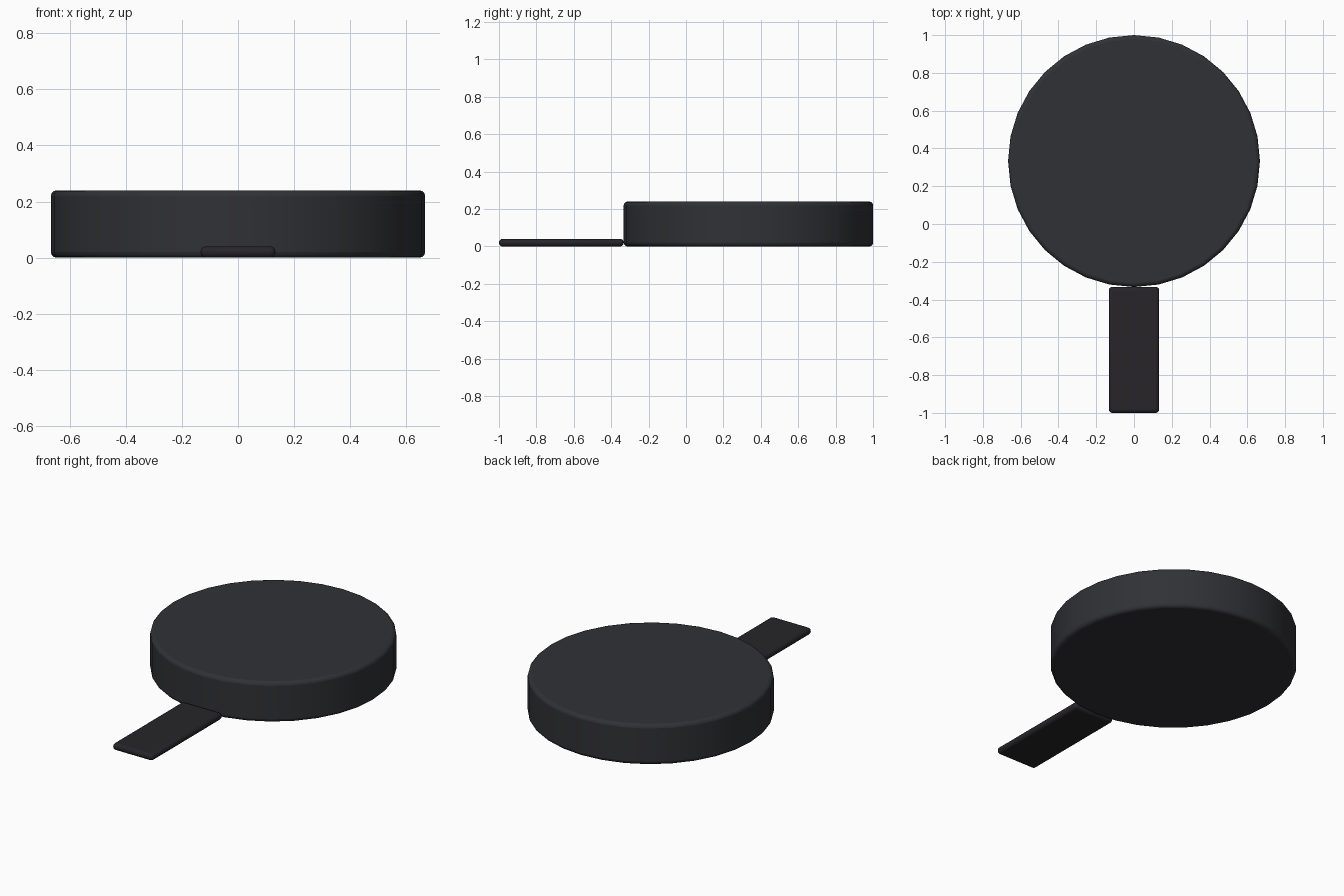
import bpy, math

if "Cube" in bpy.data.objects:
    bpy.data.objects.remove(bpy.data.objects["Cube"])


def finish(obj, name, color, bevel):
    """Name, colour, round the edges and smooth a part."""
    obj.name = name
    mat = bpy.data.materials.new(name + "_material")
    mat.diffuse_color = (*color, 1)
    mat.use_nodes = True
    mat.node_tree.nodes["Principled BSDF"].inputs["Base Color"].default_value = mat.diffuse_color
    obj.data.materials.append(mat)
    bpy.ops.object.transform_apply(location=False, rotation=True, scale=True)
    mod = obj.modifiers.new("rounded_edges", 'BEVEL')
    mod.width = bevel
    mod.segments = 3
    mod.limit_method = 'ANGLE'
    mod.angle_limit = math.radians(40)
    bpy.ops.object.shade_smooth_by_angle(angle=math.radians(35))


# Thick round pan body, 32 sides
bpy.ops.mesh.primitive_cylinder_add(vertices=32, radius=0.6667, depth=0.24,
                                    location=(0, 0.3333, 0.12))
finish(bpy.context.object, "pan_body", (0.03, 0.031, 0.036), 0.02)

# Flat handle reaching forward from the rim
bpy.ops.mesh.primitive_cube_add(size=1, location=(0, -0.6667, 0.02))
handle = bpy.context.object
handle.scale = (0.2667, 0.6667, 0.04)
finish(handle, "handle", (0.02, 0.018, 0.022), 0.018)
